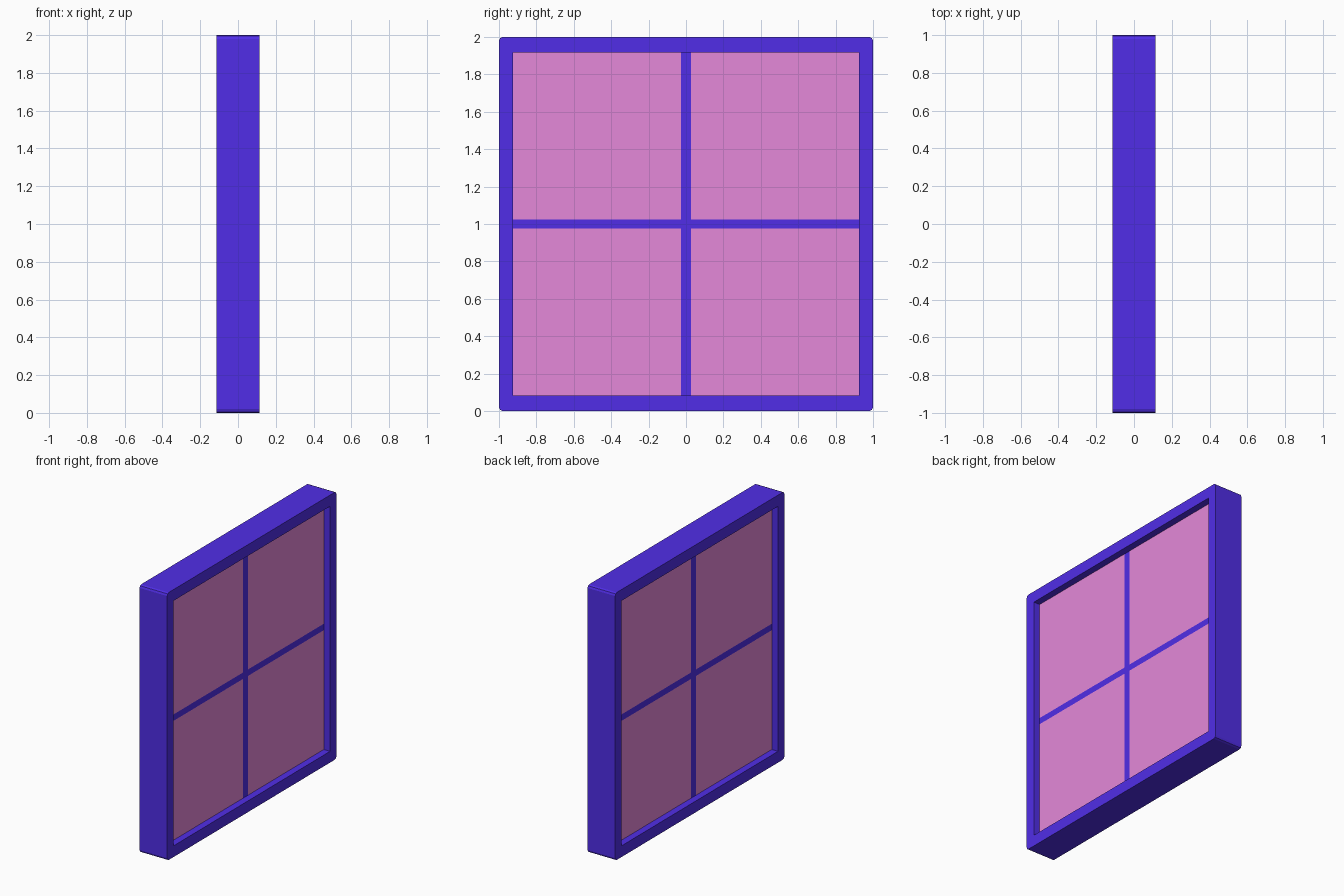
import bpy
from math import cos, sin, pi, radians

cube = bpy.data.objects.get("Cube")
if cube:
    bpy.data.objects.remove(cube, do_unlink=True)

HALF_DEPTH = 0.114      # frame, along x
CORE = 0.062            # half thickness of panes and bars
OPEN_Y, OPEN_Z = 0.925, 0.916   # half size of the opening
BAR_V, BAR_H = 0.028, 0.024     # half widths of the bars
RADIUS = 0.02
CORNER_STEPS = 2


def material(name, color):
    m = bpy.data.materials.new(name)
    m.use_nodes = True
    m.diffuse_color = color
    m.node_tree.nodes["Principled BSDF"].inputs["Base Color"].default_value = color
    return m


violet = material("violet_paint", (0.082, 0.027, 0.8, 1))
pink = material("pink_glass", (0.783, 0.246, 0.696, 1))


def box(name, y0, y1, z0, z1, mat):
    bpy.ops.mesh.primitive_cube_add(size=1, location=(0, (y0 + y1) / 2, (z0 + z1) / 2))
    ob = bpy.context.object
    ob.name = name
    ob.scale = (2 * CORE, y1 - y0, z1 - z0)
    bpy.ops.object.transform_apply(location=False, rotation=False, scale=True)
    ob.data.materials.append(mat)


def add_loop(curve, points):
    spline = curve.splines.new("POLY")
    spline.points.add(len(points) - 1)
    for p, (x, y) in zip(spline.points, points):
        p.co = (x, y, 0, 1)
    spline.use_cyclic_u = True


# Frame: outline with eased corners and a rectangular opening, extruded along x
signs = [(1, 1), (-1, 1), (-1, -1), (1, -1)]
outline = []
for k, (sy, sz) in enumerate(signs):
    for step in range(CORNER_STEPS + 1):
        a = (k + step / CORNER_STEPS) * pi / 2
        outline.append((sy * (1 - RADIUS) + RADIUS * cos(a),
                        sz * (1 - RADIUS) + RADIUS * sin(a)))
curve = bpy.data.curves.new("frame", "CURVE")
curve.dimensions = "2D"
curve.fill_mode = "BOTH"
curve.extrude = HALF_DEPTH
add_loop(curve, outline)
add_loop(curve, [(sy * OPEN_Y, sz * OPEN_Z) for sy, sz in signs])
frame = bpy.data.objects.new("frame", curve)
bpy.context.collection.objects.link(frame)
frame.rotation_euler = (radians(90), 0, radians(90))
frame.location.z = 1
curve.materials.append(violet)
bpy.ops.object.select_all(action="DESELECT")
frame.select_set(True)
bpy.context.view_layer.objects.active = frame
bpy.ops.object.convert(target="MESH")
bpy.ops.object.shade_flat()

# Dividing bars, flush with the glass
box("vertical_bar", -BAR_V, BAR_V, 1 - OPEN_Z, 1 + OPEN_Z, violet)
for side, s in (("back", 1), ("front", -1)):
    y0, y1 = sorted((s * BAR_V, s * OPEN_Y))
    box("horizontal_bar_" + side, y0, y1, 1 - BAR_H, 1 + BAR_H, violet)

# Four panes
for row, t in (("upper", 1), ("lower", -1)):
    for side, s in (("front", -1), ("back", 1)):
        y0, y1 = sorted((s * BAR_V, s * OPEN_Y))
        z0, z1 = sorted((1 + t * BAR_H, 1 + t * OPEN_Z))
        box(f"{row}_{side}_pane", y0, y1, z0, z1, pink)
